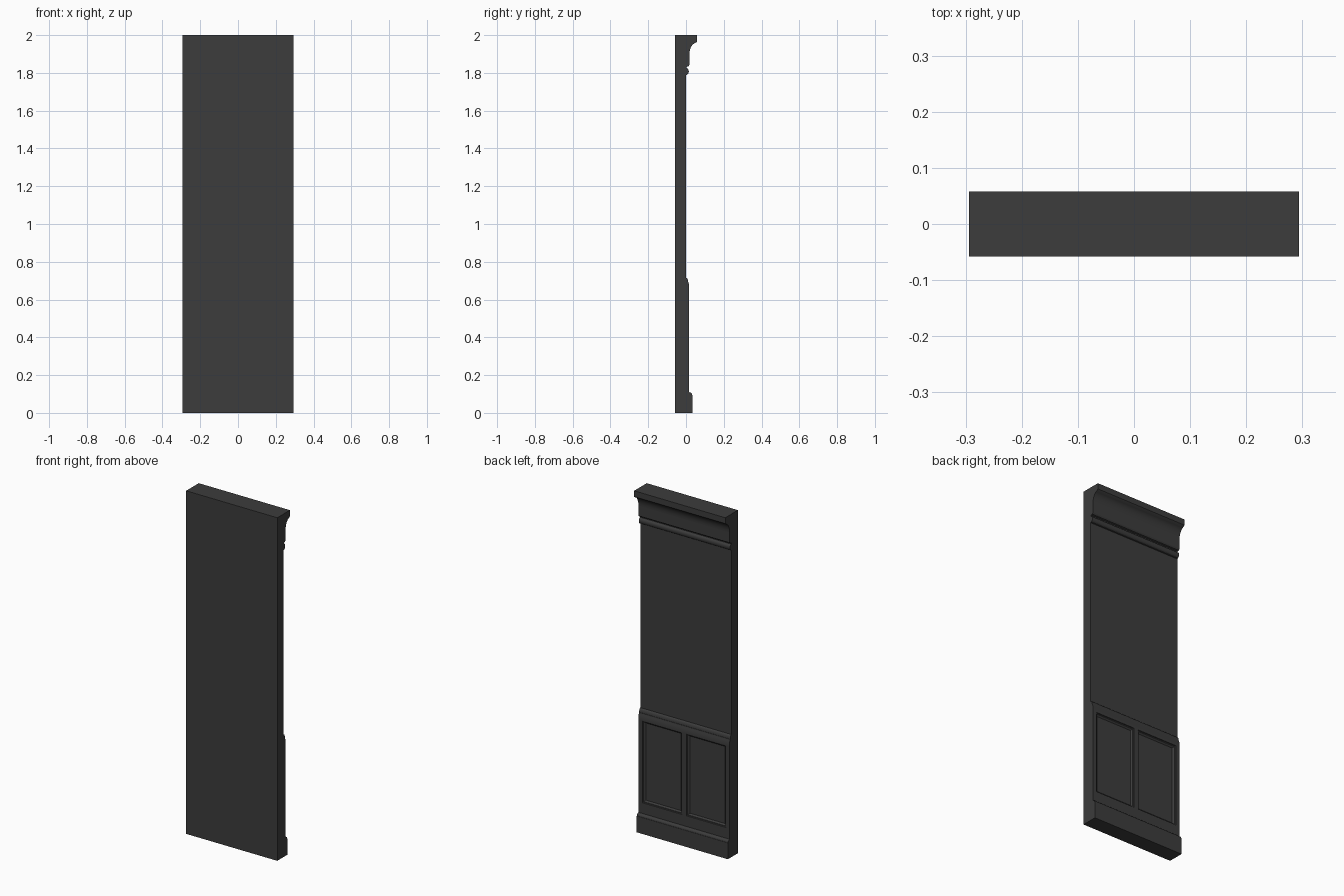
import bpy, bmesh, math

if "Cube" in bpy.data.objects:
    bpy.data.objects.remove(bpy.data.objects["Cube"])

HALF_W = 0.294
BACK = -0.058

mat = bpy.data.materials.new("dark_paint")
mat.diffuse_color = (0.045, 0.045, 0.045, 1)
mat.use_nodes = True
mat.node_tree.nodes["Principled BSDF"].inputs["Base Color"].default_value = mat.diffuse_color


def arc(cy, cz, ry, rz, a0, a1, n):
    """Points on an elliptical arc in the y-z plane."""
    return [(cy + ry * math.cos(math.radians(a0 + (a1 - a0) * i / n)),
             cz + rz * math.sin(math.radians(a0 + (a1 - a0) * i / n)))
            for i in range(n + 1)]


def slab(name, front, xs=(-HALF_W, HALF_W), bottom=False, top=False, edit=None):
    """Sweep a front profile (y, z), listed bottom to top, along x with flat back and ends."""
    bm = bmesh.new()
    prof = [(BACK, front[0][1])] + front + [(BACK, front[-1][1])]
    n = len(prof)
    cols = [[bm.verts.new((x, y, z)) for y, z in prof] for x in xs]
    for a, b in zip(cols, cols[1:]):
        for i in range(n):
            # joints between stacked parts stay open
            if (i == 0 and not bottom) or (i == n - 2 and not top):
                continue
            j = (i + 1) % n
            bm.faces.new((a[i], b[i], b[j], a[j]))
    bm.faces.new(cols[0])
    bm.faces.new(list(reversed(cols[-1])))
    bmesh.ops.recalc_face_normals(bm, faces=bm.faces)
    # make sure the rear face looks toward -y
    rear = min(bm.faces, key=lambda f: f.calc_center_median().y)
    if rear.normal.y > 0:
        bmesh.ops.reverse_faces(bm, faces=bm.faces)
    if edit:
        edit(bm)
    me = bpy.data.meshes.new(name)
    bm.to_mesh(me)
    bm.free()
    ob = bpy.data.objects.new(name, me)
    bpy.context.collection.objects.link(ob)
    me.materials.append(mat)
    bpy.ops.object.select_all(action='DESELECT')
    ob.select_set(True)
    bpy.context.view_layer.objects.active = ob
    bpy.ops.object.shade_smooth_by_angle(angle=math.radians(30))
    return ob


# Baseboard with an eased top lip
slab("baseboard", [(0.034, 0), (0.034, 0.095)]
     + arc(0.024, 0.095, 0.008, 0.013, 0, 90, 4) + [(0.017, 0.11)], bottom=True)


# Wainscot: two recessed panels with a stepped, sloping moulding
def recess_panels(bm):
    bm.normal_update()
    panels = [f for f in bm.faces if f.normal.y > 0.9
              and 0.3 < f.calc_center_median().z < 0.5
              and 0.1 < abs(f.calc_center_median().x) < 0.2]
    for thick, depth in ((0.002, -0.004), (0.006, -0.001), (0.009, -0.006), (0.003, -0.002)):
        bmesh.ops.inset_individual(bm, faces=panels, thickness=thick, depth=depth)


slab("wainscot", [(0.017, 0.11), (0.017, 0.172), (0.017, 0.65), (0.017, 0.68),
                  (0.014, 0.686), (0.014, 0.692)]
     + arc(0.002, 0.692, 0.010, 0.022, 0, 90, 5) + [(0.0, 0.714)],
     xs=(-HALF_W, -0.270, -0.014, 0.014, 0.270, HALF_W), edit=recess_panels)

# Plain upper wall
slab("upper_wall", [(0.0, 0.714), (0.0, 1.788)])

# Cornice: bead, frieze band, cove and top fillet
slab("cornice", [(0.0, 1.788), (0.006, 1.79)]
     + arc(0.005, 1.808, 0.010, 0.016, -80, 80, 6)
     + [(0.003, 1.825), (0.003, 1.832), (0.013, 1.834), (0.018, 1.842), (0.018, 1.898)]
     + arc(0.058, 1.898, 0.040, 0.062, 180, 112, 8)
     + [(0.055, 1.962), (0.058, 1.966), (0.058, 2.0)], top=True)
